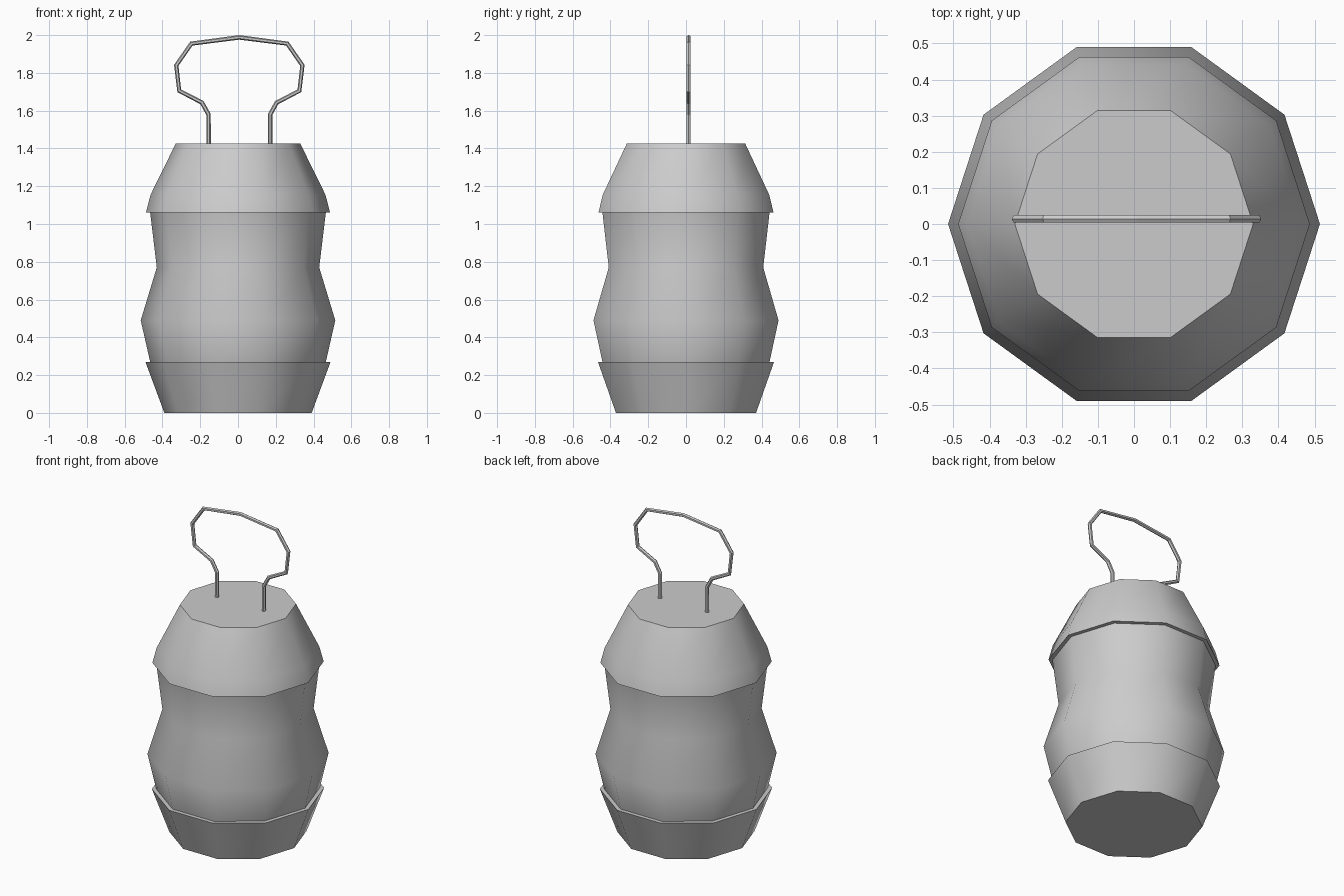
import bpy, bmesh
from math import cos, sin, pi, radians

if "Cube" in bpy.data.objects:
    bpy.data.objects.remove(bpy.data.objects["Cube"])

SIDES = 10


def turned(name, profile, angle=50):
    """Closed ten-sided solid from (radius, z) pairs, bottom to top."""
    bm = bmesh.new()
    rings = [[bm.verts.new((r * cos(2 * pi * i / SIDES), r * sin(2 * pi * i / SIDES), z))
              for i in range(SIDES)] for r, z in profile]
    for a, b in zip(rings, rings[1:]):
        for i in range(SIDES):
            j = (i + 1) % SIDES
            bm.faces.new((a[i], a[j], b[j], b[i]))
    bm.faces.new(rings[0][::-1])
    bm.faces.new(rings[-1])
    mesh = bpy.data.meshes.new(name)
    bm.to_mesh(mesh)
    bm.free()
    ob = bpy.data.objects.new(name, mesh)
    bpy.context.collection.objects.link(ob)
    bpy.ops.object.select_all(action='DESELECT')
    ob.select_set(True)
    bpy.context.view_layer.objects.active = ob
    bpy.ops.object.shade_smooth_by_angle(angle=radians(angle))
    return ob


# Flared base cup
turned("base", [(0.39, 0), (0.49, 0.27)])

# Bulging lantern body with a waist
turned("body", [(0.465, 0.27), (0.515, 0.49), (0.43, 0.77), (0.465, 1.06)])

# Overhanging tapered lid
turned("lid", [(0.463, 1.06), (0.487, 1.062), (0.463, 1.155), (0.33, 1.425)])

# Wire handle, mirrored from one half
half = [(0.163, 1.42), (0.163, 1.58), (0.198, 1.643), (0.318, 1.705),
        (0.334, 1.84), (0.254, 1.955)]
path = [(-x, z) for x, z in half] + [(0, 1.988)] + half[::-1]
curve = bpy.data.curves.new("handle", 'CURVE')
curve.dimensions = '3D'
curve.bevel_depth = 0.012
curve.bevel_resolution = 1
curve.use_fill_caps = True
spline = curve.splines.new('POLY')
spline.points.add(len(path) - 1)
for p, (x, z) in zip(spline.points, path):
    p.co = (x + 0.007, 0.014, z, 1)
spline.use_smooth = False
handle = bpy.data.objects.new("handle", curve)
bpy.context.collection.objects.link(handle)
